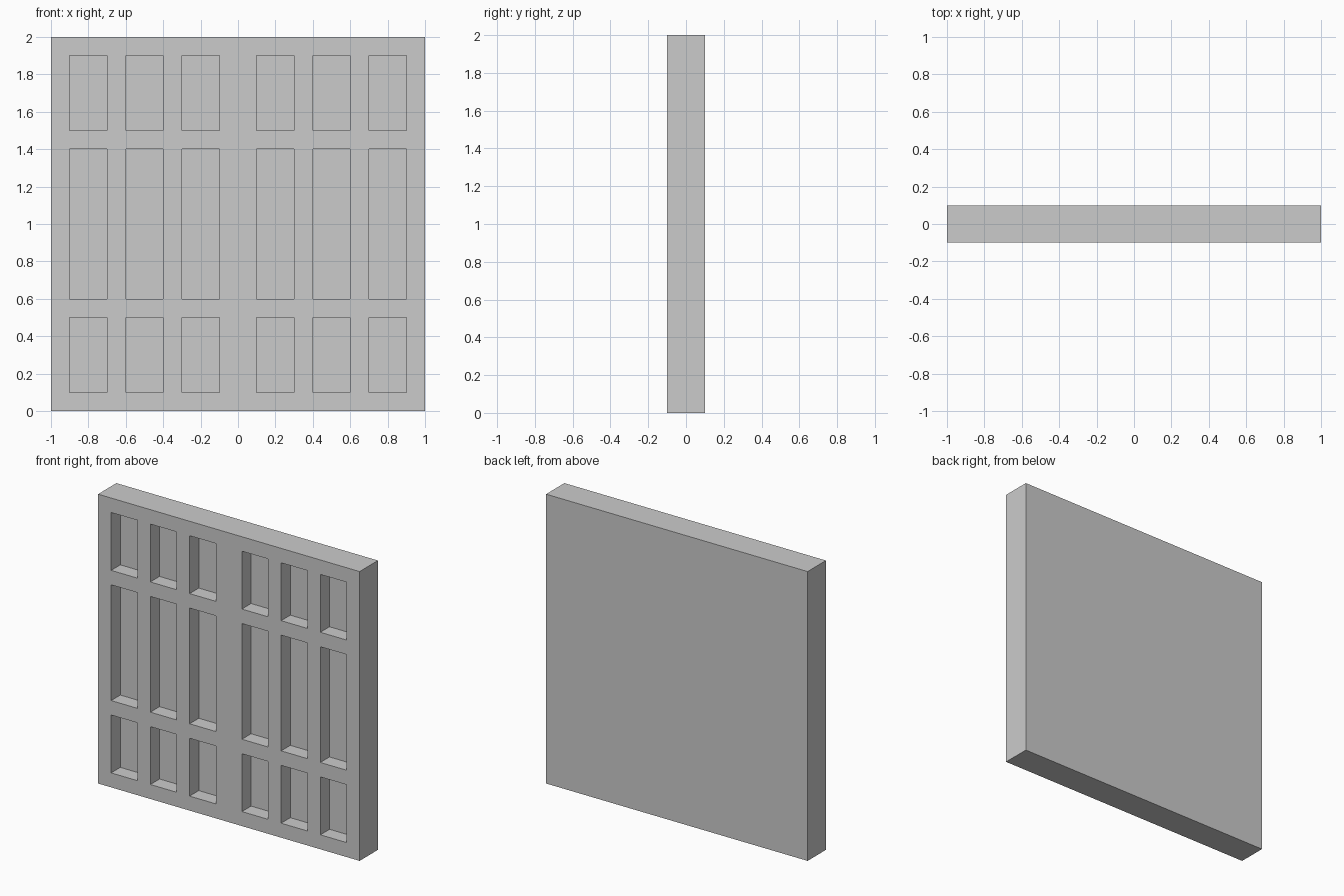
import bpy
import bmesh

if "Cube" in bpy.data.objects:
    bpy.data.objects.remove(bpy.data.objects["Cube"])

FRONT, FLOOR, BACK = -0.1, 0.0, 0.1

# Grid lines: odd-numbered gaps between them are the pockets
right = [0.1, 0.3, 0.4, 0.6, 0.7, 0.9, 1.0]
xs = [-x for x in reversed(right)] + right
zs = [0.0, 0.1, 0.5, 0.6, 1.4, 1.5, 1.9, 2.0]

bm = bmesh.new()

# Front face divided into bars and pocket cells
grid = [[bm.verts.new((x, FRONT, z)) for z in zs] for x in xs]
pockets = []
for i in range(len(xs) - 1):
    for j in range(len(zs) - 1):
        face = bm.faces.new((grid[i][j], grid[i + 1][j],
                             grid[i + 1][j + 1], grid[i][j + 1]))
        if i % 2 and j % 2:
            pockets.append(face)

# Slab sides and flat back
rim = [e for e in bm.edges if e.is_boundary]
sides = bmesh.ops.extrude_edge_only(bm, edges=rim)["geom"]
for v in sides:
    if isinstance(v, bmesh.types.BMVert):
        v.co.y = BACK
bmesh.ops.holes_fill(bm, edges=[e for e in bm.edges if e.is_boundary], sides=0)

# Recessed pockets, half the slab's thickness
for face in bmesh.ops.extrude_discrete_faces(bm, faces=pockets)["faces"]:
    for v in face.verts:
        v.co.y = FLOOR

bmesh.ops.recalc_face_normals(bm, faces=bm.faces)
mesh = bpy.data.meshes.new("recessed_panel")
bm.to_mesh(mesh)
bm.free()
panel = bpy.data.objects.new("recessed_panel", mesh)
bpy.context.collection.objects.link(panel)
